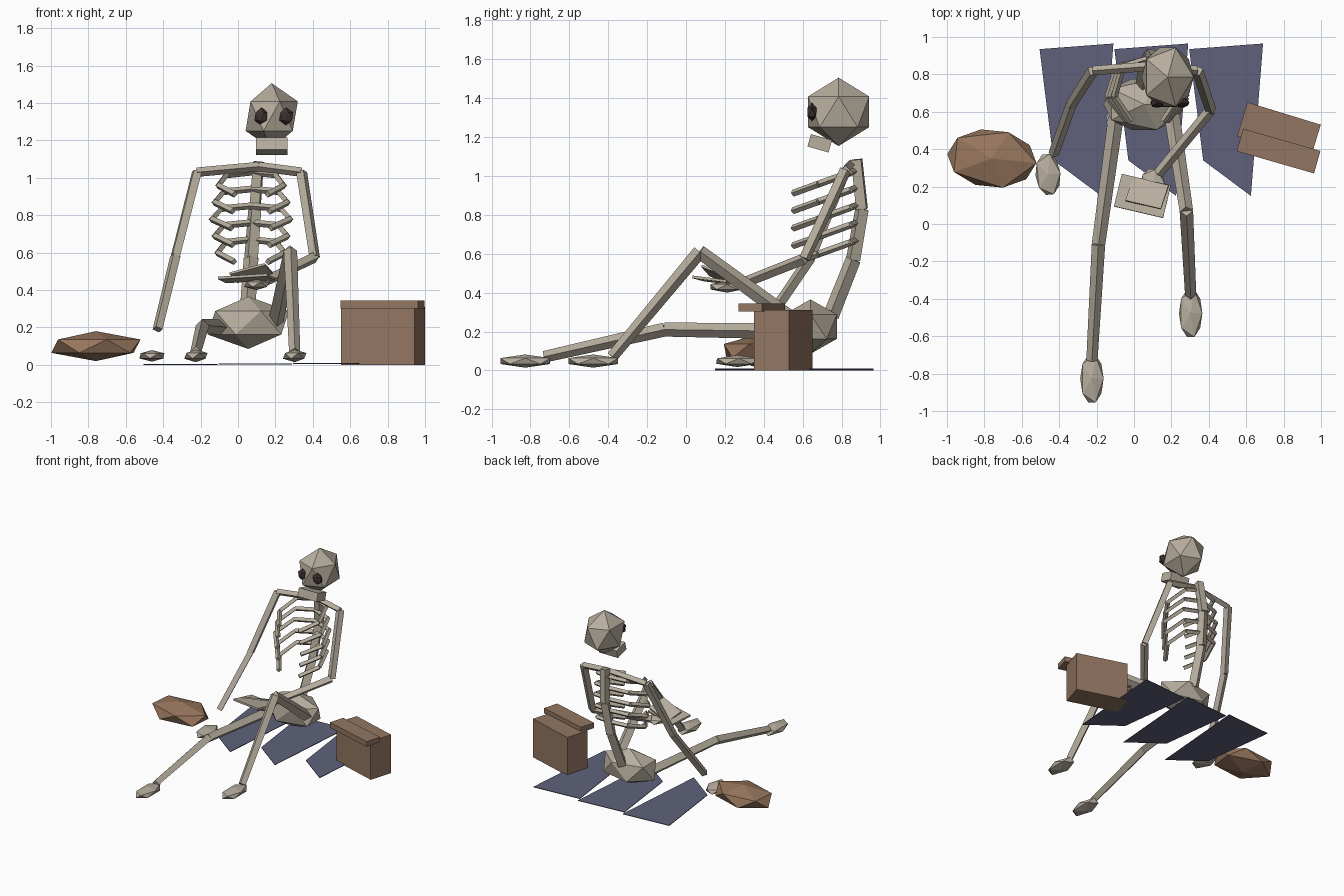
import bpy, bmesh
from mathutils import Vector, Matrix, Euler

cube = bpy.data.objects.get("Cube")
if cube:
    bpy.data.objects.remove(cube, do_unlink=True)


def material(name, rgb):
    mat = bpy.data.materials.new(name)
    mat.use_nodes = True
    color = (*rgb, 1)
    mat.diffuse_color = color
    mat.node_tree.nodes["Principled BSDF"].inputs["Base Color"].default_value = color
    return mat


BONE = material("bone", (0.47, 0.42, 0.34))
DARK = material("dark_socket", (0.045, 0.03, 0.03))
WOOD = material("brown_wood", (0.29, 0.18, 0.12))
SACK = material("tan_sack", (0.31, 0.18, 0.11))
CLOTH = material("blue_grey_cloth", (0.115, 0.12, 0.2))


def finish(bm, name, mat):
    bmesh.ops.recalc_face_normals(bm, faces=bm.faces[:])
    mesh = bpy.data.meshes.new(name)
    bm.to_mesh(mesh)
    bm.free()
    mesh.materials.append(mat)
    obj = bpy.data.objects.new(name, mesh)
    bpy.context.collection.objects.link(obj)
    return obj


def placed(center, size, rot):
    return Matrix.LocRotScale(Vector(center), Euler(rot), Vector(size))


def lump(name, center, radii, mat=BONE, rot=(0, 0, 0)):
    """Faceted twenty-sided ball."""
    bm = bmesh.new()
    bmesh.ops.create_icosphere(bm, subdivisions=1, radius=1,
                               matrix=placed(center, radii, rot))
    return finish(bm, name, mat)


def box(name, center, size, mat=BONE, rot=(0, 0, 0)):
    bm = bmesh.new()
    bmesh.ops.create_cube(bm, size=1, matrix=placed(center, size, rot))
    return finish(bm, name, mat)


def bones(name, points, radius, tip=None):
    """Chain of four-sided bars through the points."""
    tip = tip or radius
    bm = bmesh.new()
    pts = [Vector(p) for p in points]
    count = len(pts) - 1
    for i, (a, b) in enumerate(zip(pts, pts[1:])):
        turn = (b - a).to_track_quat('Z', 'Y').to_matrix().to_4x4()
        bmesh.ops.create_cone(
            bm, cap_ends=True, segments=4,
            radius1=radius + (tip - radius) * i / count,
            radius2=radius + (tip - radius) * (i + 1) / count,
            depth=(b - a).length,
            matrix=Matrix.Translation((a + b) / 2) @ turn)
    return finish(bm, name, BONE)


# Head
lump("skull", (0.18, 0.785, 1.33), (0.156, 0.185, 0.176))
box("jaw", (0.18, 0.688, 1.168), (0.17, 0.113, 0.066), rot=(-0.28, 0, 0))
for side, x in (("right", 0.125), ("left", 0.258)):
    lump(side + "_eye_socket", (x, 0.648, 1.328), (0.042, 0.028, 0.048), DARK)

# Torso
lump("pelvis", (0.055, 0.64, 0.225), (0.244, 0.16, 0.14))
bones("spine", [(0.05, 0.745, 0.28), (0.07, 0.86, 0.57),
                (0.09, 0.905, 0.83), (0.11, 0.878, 1.085)], 0.042, 0.036)
for i, width in enumerate((0.175, 0.195, 0.21, 0.195, 0.18)):
    top = 1.03 - 0.09 * i
    for side, s in (("right", -1), ("left", 1)):
        path = [(0.07 + s * width * w, y, top - (0.88 - y) * 0.36)
                for w, y in ((0, 0.88), (0.75, 0.84), (1, 0.68), (0.5, 0.55))]
        bones(f"{side}_rib_{i + 1}", path, 0.018)

# Arms and hands
neck_base = (0.11, 0.845, 1.06)
arms = {
    "right": [(-0.22, 0.82, 1.03), (-0.335, 0.64, 0.58), (-0.43, 0.375, 0.19)],
    "left": [(0.34, 0.82, 1.03), (0.41, 0.61, 0.575), (0.13, 0.27, 0.44)],
}
for side, path in arms.items():
    bones(side + "_collarbone", [neck_base, path[0]], 0.025)
    bones(side + "_arm", path, 0.031, 0.028)
lump("right_hand", (-0.46, 0.265, 0.048), (0.075, 0.127, 0.031), rot=(0, 0, 0.1))
lump("left_hand", (0.1, 0.21, 0.43), (0.075, 0.1, 0.03))

# Legs and feet
legs = {
    "right": [(-0.09, 0.62, 0.2), (-0.19, -0.11, 0.21), (-0.225, -0.73, 0.07)],
    "left": [(0.2, 0.6, 0.22), (0.28, 0.07, 0.61), (0.303, -0.38, 0.07)],
}
for side, path in legs.items():
    bones(side + "_leg", path, 0.042, 0.03)
    x, y, z = path[-1]
    lump(side + "_foot", (x, y - 0.097, 0.048), (0.07, 0.15, 0.034))

# Thin tablets held in the left hand
box("lower_tablet", (0.045, 0.15, 0.462), (0.27, 0.18, 0.014),
    rot=(-0.12, -0.06, -0.23))
box("upper_tablet", (0.07, 0.165, 0.49), (0.2, 0.14, 0.012),
    rot=(-0.35, -0.25, -0.23))

# Crate with a lid slid forward
box("crate", (0.775, 0.5, 0.155), (0.41, 0.19, 0.31), WOOD, (0, 0, -0.297))
box("crate_lid", (0.773, 0.39, 0.323), (0.43, 0.125, 0.042), WOOD, (0, 0, -0.28))

# Sack
lump("sack", (-0.76, 0.35, 0.1), (0.268, 0.175, 0.08), SACK, (0, 0, -0.1))

# Torn cloth in three overlapping strips
for i in range(3):
    bm = bmesh.new()
    shift = 0.4 * i
    corners = [(-0.505, 0.935), (-0.11, 0.965), (-0.175, 0.15), (-0.43, 0.34)]
    face = bm.faces.new([bm.verts.new((x + shift, y, 0.002 * i))
                         for x, y in corners])
    extruded = bmesh.ops.extrude_face_region(bm, geom=[face])
    for v in extruded["geom"]:
        if isinstance(v, bmesh.types.BMVert):
            v.co.z += 0.005
    finish(bm, f"cloth_strip_{i + 1}", CLOTH)
